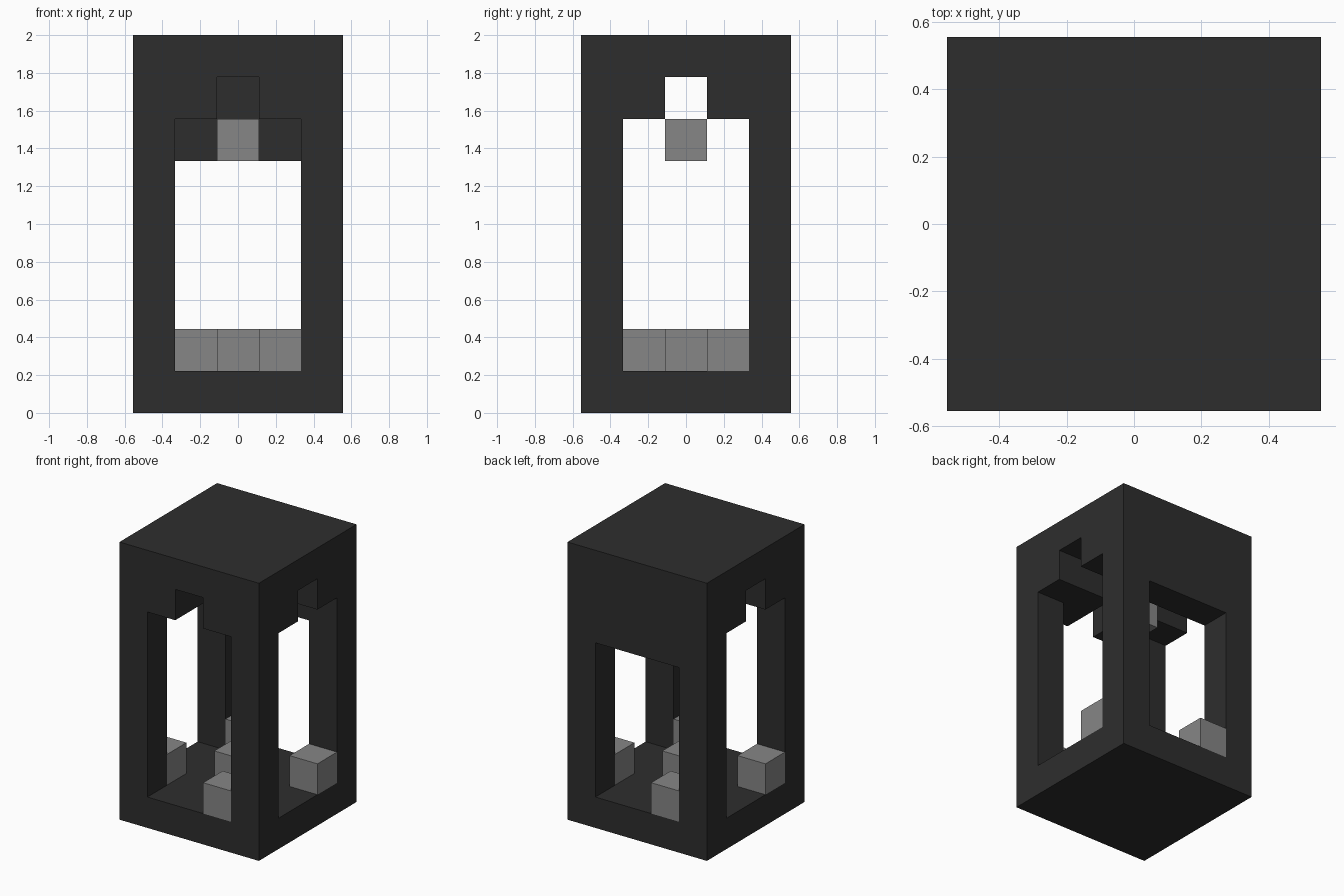
import bpy
from mathutils import Vector

if "Cube" in bpy.data.objects:
    bpy.data.objects.remove(bpy.data.objects["Cube"], do_unlink=True)

U = 2 / 9  # one block; all sizes below are in blocks


def material(name, level):
    mat = bpy.data.materials.new(name)
    mat.use_nodes = True
    color = (level, level, level, 1)
    mat.diffuse_color = color
    mat.node_tree.nodes["Principled BSDF"].inputs["Base Color"].default_value = color
    return mat


def box(name, low, high, mat):
    low, high = Vector(low) * U, Vector(high) * U
    bpy.ops.mesh.primitive_cube_add(size=1, location=(low + high) / 2)
    obj = bpy.context.object
    obj.name = name
    obj.scale = high - low
    bpy.ops.object.transform_apply(location=True, rotation=True, scale=True)
    obj.data.materials.append(mat)
    return obj


def carve(target, low, high):
    cutter = box("cutter", low, high, target.data.materials[0])
    cutter.hide_render = True
    mod = target.modifiers.new("carve", "BOOLEAN")
    mod.operation, mod.solver, mod.object = "DIFFERENCE", "EXACT", cutter
    bpy.context.view_layer.objects.active = target
    bpy.ops.object.modifier_apply(modifier=mod.name)
    bpy.data.objects.remove(cutter, do_unlink=True)


dark = material("dark charcoal", 0.027)
grey = material("mid grey", 0.24)

# Tower frame: solid block hollowed out into base, pillars and roof
frame = box("tower_frame", (-2.5, -2.5, 0), (2.5, 2.5, 9), dark)
carve(frame, (-1.5, -3, 1), (1.5, 1.5, 7))     # front archway and room
carve(frame, (-3, -1.5, 1), (3, 1.5, 7))       # side archways
carve(frame, (-1.5, 1, 1), (1.5, 3, 6))        # lower back doorway
carve(frame, (-3, -0.5, 5), (3, 0.5, 8))       # ceiling channel, side to side
carve(frame, (-0.5, -3, 5), (0.5, 1.5, 8))     # ceiling channel, from the front

# Grey blocks: one on each sill in a pinwheel, one in the middle of the floor
blocks = {
    "front_sill_block": (1, -2, 1),
    "left_sill_block": (2, 1, 1),
    "back_sill_block": (-1, 2, 1),
    "right_sill_block": (-2, -1, 1),
    "floor_block": (0, 0, 1),
    "hanging_block": (0, 0, 6),
}
for name, (x, y, z) in blocks.items():
    box(name, (x - 0.5, y - 0.5, z), (x + 0.5, y + 0.5, z + 1), grey)
